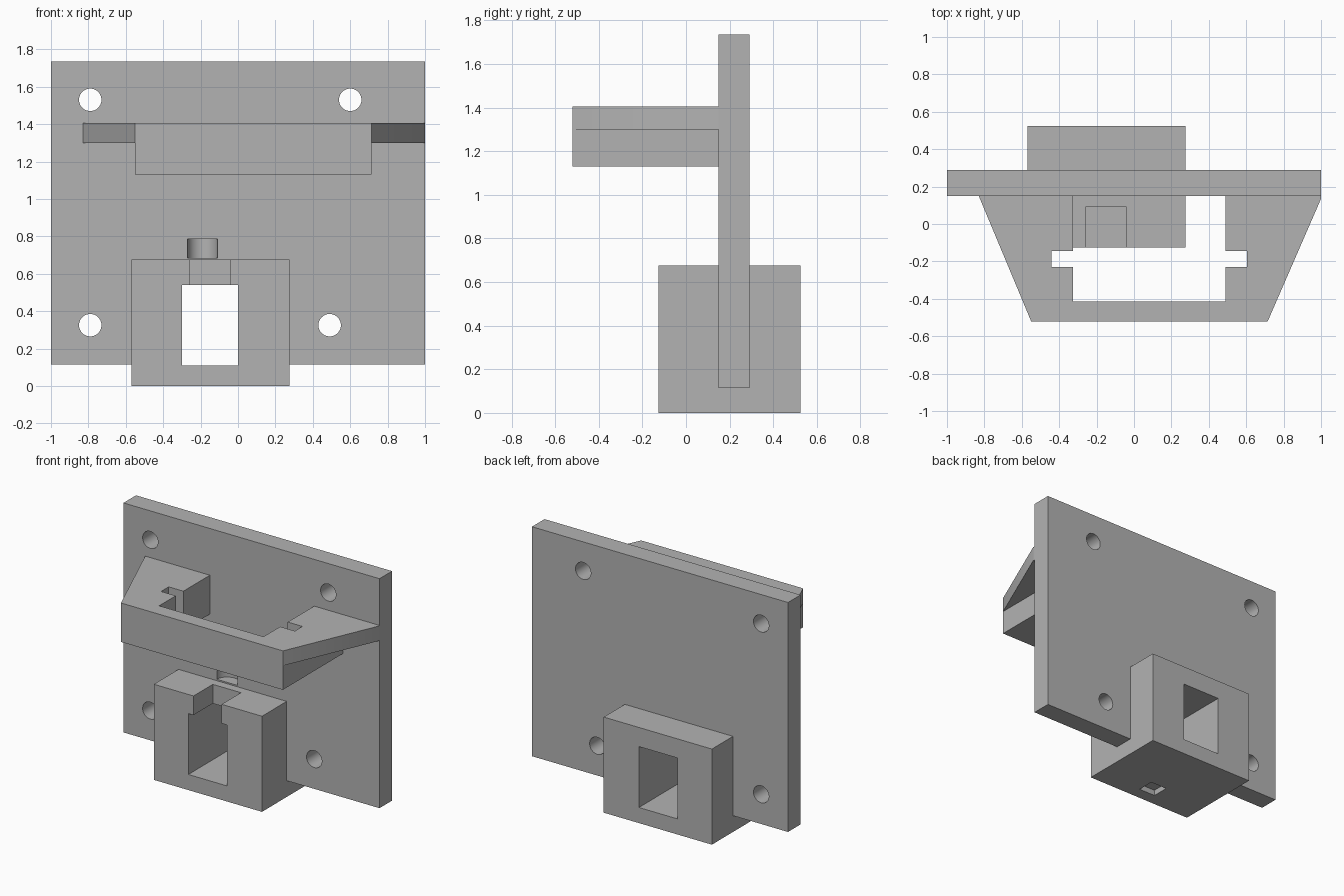
import bpy, bmesh
from mathutils import Matrix

cube = bpy.data.objects.get("Cube")
if cube:
    bpy.data.objects.remove(cube, do_unlink=True)

grey = bpy.data.materials.new("light grey plastic")
grey.use_nodes = True
colour = (0.45, 0.45, 0.45, 1)
grey.diffuse_color = colour
grey.node_tree.nodes["Principled BSDF"].inputs["Base Color"].default_value = colour


def finish(name, bm):
    bmesh.ops.recalc_face_normals(bm, faces=bm.faces)
    mesh = bpy.data.meshes.new(name)
    bm.to_mesh(mesh)
    bm.free()
    mesh.materials.append(grey)
    obj = bpy.data.objects.new(name, mesh)
    bpy.context.collection.objects.link(obj)
    return obj


def prism(name, outline, z0, z1):
    """Upright prism over a plan outline."""
    bm = bmesh.new()
    face = bm.faces.new([bm.verts.new((x, y, z0)) for x, y in outline])
    top = bmesh.ops.extrude_face_region(bm, geom=[face])["geom"]
    verts = [v for v in top if isinstance(v, bmesh.types.BMVert)]
    bmesh.ops.translate(bm, verts=verts, vec=(0, 0, z1 - z0))
    return finish(name, bm)


def box(name, x0, x1, y0, y1, z0, z1):
    return prism(name, [(x0, y0), (x1, y0), (x1, y1), (x0, y1)], z0, z1)


def cylinder(name, radius, depth, location, along_y=False):
    bm = bmesh.new()
    matrix = Matrix.Translation(location)
    if along_y:
        matrix = matrix @ Matrix.Rotation(1.5707963, 4, "X")
    bmesh.ops.create_cone(bm, cap_ends=True, segments=48, radius1=radius,
                          radius2=radius, depth=depth, matrix=matrix)
    return finish(name, bm)


def combine(target, tool, operation="DIFFERENCE"):
    """Apply a boolean and discard the tool."""
    mod = target.modifiers.new("combine", "BOOLEAN")
    mod.operation = operation
    mod.solver = "EXACT"
    mod.object = tool
    bpy.context.view_layer.objects.active = target
    bpy.ops.object.modifier_apply(modifier=mod.name)
    bpy.data.objects.remove(tool, do_unlink=True)


# Back plate, notched around the socket
plate = box("back_plate", -1, 1, 0.15, 0.29, 0.115, 1.735)
combine(plate, box("socket_notch", -0.57, 0.275, 0, 0.5, 0, 0.675))
for x, z in [(-0.79, 1.53), (0.6, 1.53), (-0.79, 0.325), (0.49, 0.325)]:
    combine(plate, cylinder("screw_hole", 0.06, 0.5, (x, 0.22, z), True))
# Shallow screw clearance above the socket
combine(plate, cylinder("clearance", 0.08, 0.1, (-0.19, 0.15, 0.735)))

# Socket block with a tunnel, a top slot and a pocket underneath
socket = box("socket_block", -0.57, 0.275, -0.125, 0.525, 0, 0.675)
combine(socket, box("tunnel", -0.3, 0, -0.3, 0.7, 0.11, 0.54))
combine(socket, box("top_slot", -0.26, -0.04, -0.3, 0.09, 0.5, 0.8))
combine(socket, box("nut_pocket", -0.21, -0.08, -0.036, 0.086, -0.1, 0.04))

# Upper bracket: tapered shelf over a deeper rectangular frame
bracket = prism("upper_bracket", [(-0.55, -0.52), (0.715, -0.52), (1, 0.135),
                                  (1, 0.15), (-0.83, 0.15)], 1.3, 1.405)
combine(bracket, box("frame", -0.55, 0.715, -0.52, 0.15, 1.13, 1.405), "UNION")
combine(bracket, box("opening", -0.325, 0.49, -0.415, 0.3, 1, 1.6))
combine(bracket, box("side_notches", -0.44, 0.605, -0.23, -0.145, 1, 1.6))

# Smooth the round holes, keep the edges sharp
bpy.ops.object.select_all(action="DESELECT")
for obj in (plate, socket, bracket):
    obj.select_set(True)
bpy.context.view_layer.objects.active = plate
bpy.ops.object.shade_smooth_by_angle()
